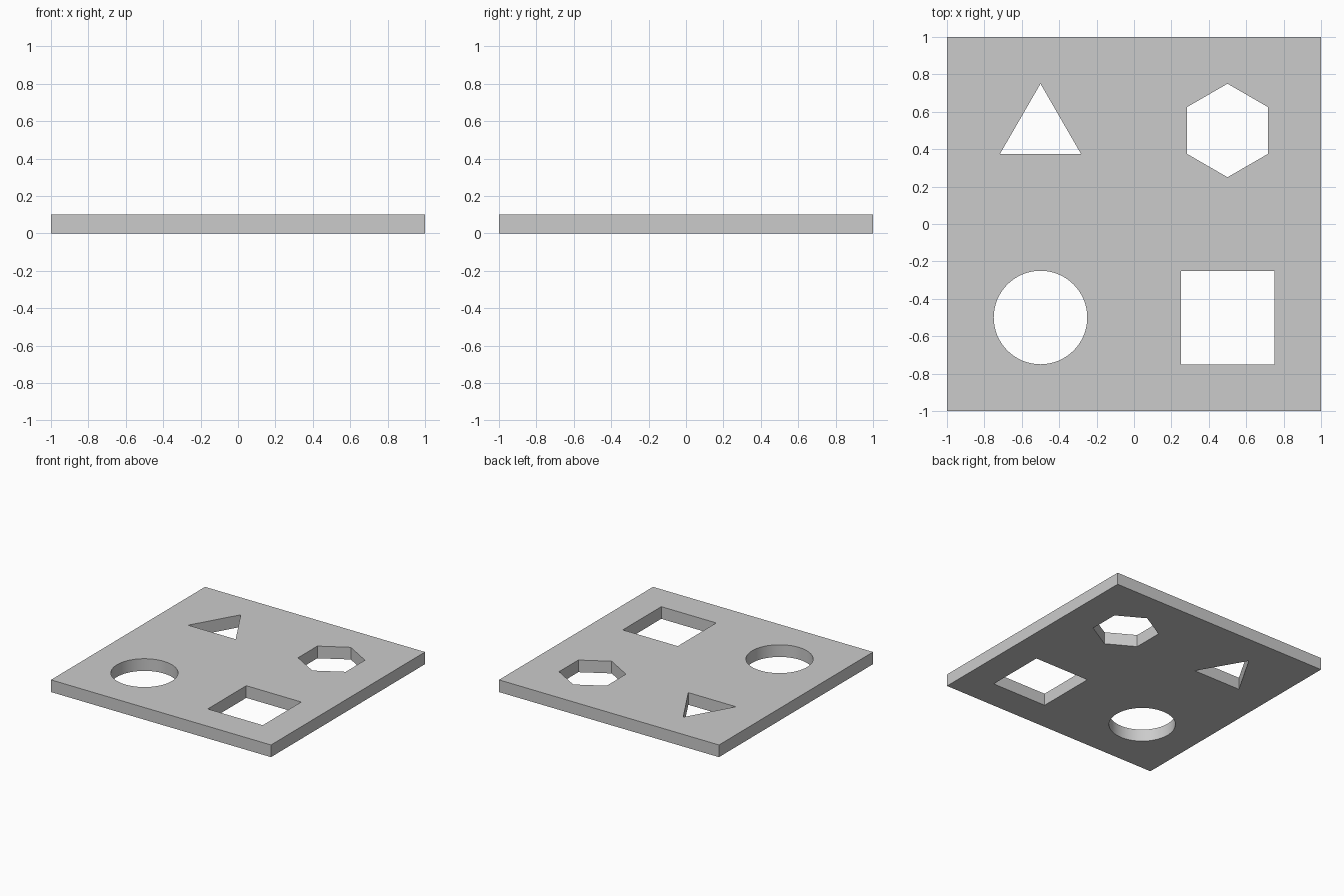
import bpy
import bmesh
from math import cos, sin, pi, sqrt, radians

if "Cube" in bpy.data.objects:
    bpy.data.objects.remove(bpy.data.objects["Cube"])

THICKNESS = 0.1


def polygon(cx, cy, radius, sides, start=pi / 2):
    """Corner points of a regular polygon, first corner at the start angle."""
    return [(cx + radius * cos(start + 2 * pi * i / sides),
             cy + radius * sin(start + 2 * pi * i / sides)) for i in range(sides)]


# Plate outline followed by the four hole outlines
outlines = [
    polygon(0, 0, sqrt(2), 4, pi / 4),             # square plate
    polygon(-0.5, 0.5, 0.25, 3),                   # triangular hole
    polygon(0.5, 0.5, 0.25, 6),                    # hexagonal hole
    polygon(-0.5, -0.5, 0.25, 64),                 # round hole
    polygon(0.5, -0.5, 0.25 * sqrt(2), 4, pi / 4), # square hole
]

# Filled flat curve, extruded to the plate thickness
curve = bpy.data.curves.new("shape_plate", "CURVE")
curve.dimensions = "2D"
curve.fill_mode = "BOTH"
curve.extrude = THICKNESS / 2
for points in outlines:
    spline = curve.splines.new("POLY")
    spline.points.add(len(points) - 1)
    for p, (x, y) in zip(spline.points, points):
        p.co = (x, y, 0, 1)
    spline.use_cyclic_u = True

plate = bpy.data.objects.new("shape_plate", curve)
bpy.context.collection.objects.link(plate)
bpy.context.view_layer.objects.active = plate
plate.select_set(True)
bpy.ops.object.convert(target="MESH")
plate = bpy.context.object

# Weld into one closed solid standing on the ground
bm = bmesh.new()
bm.from_mesh(plate.data)
bmesh.ops.remove_doubles(bm, verts=bm.verts, dist=1e-4)
bmesh.ops.translate(bm, verts=bm.verts, vec=(0, 0, THICKNESS / 2))
bmesh.ops.recalc_face_normals(bm, faces=bm.faces)
bm.to_mesh(plate.data)
bm.free()

# Smooth round wall, crisp edges elsewhere
bpy.ops.object.shade_smooth_by_angle(angle=radians(30))
